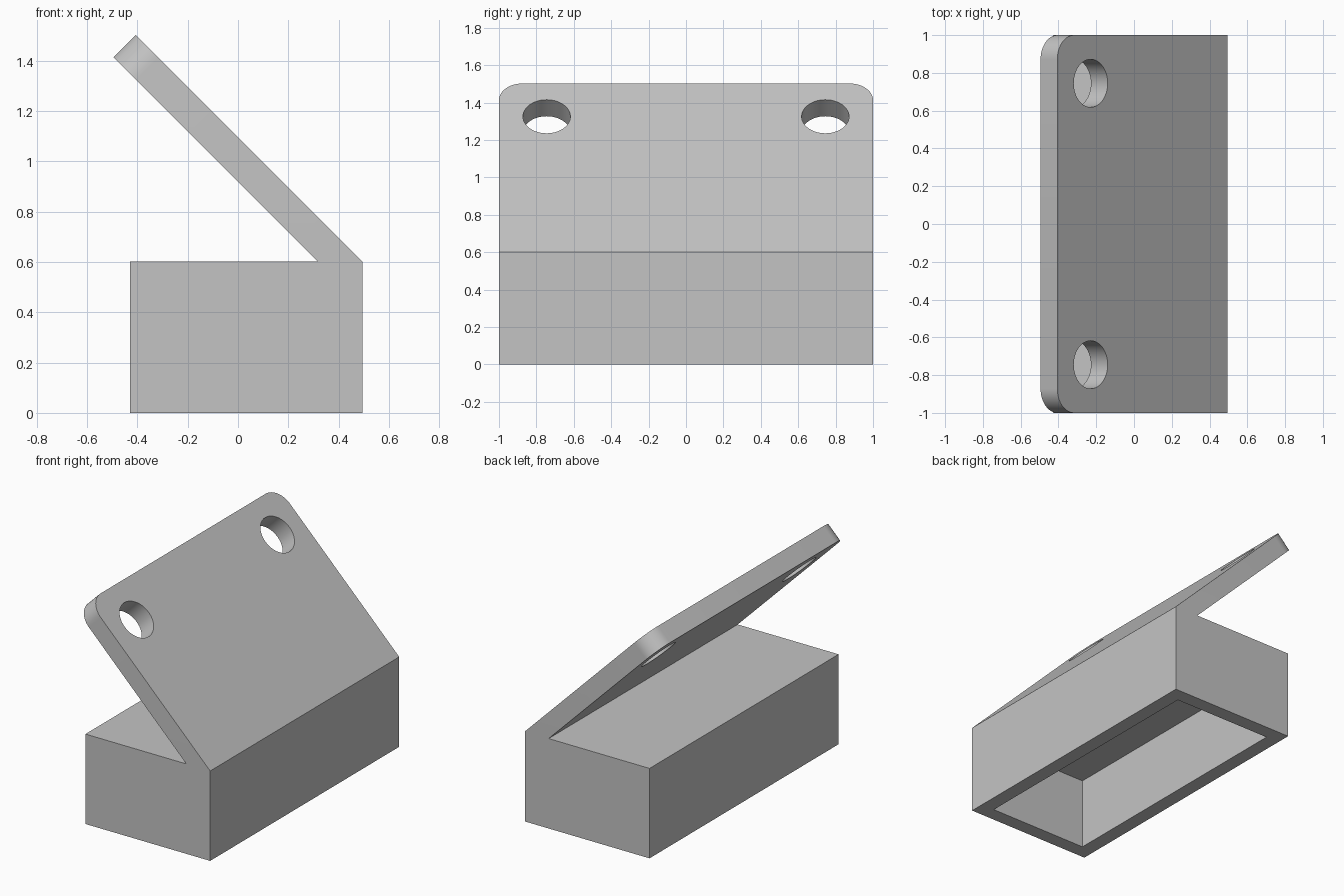
import bpy, bmesh, math
from mathutils import Matrix, Vector

if "Cube" in bpy.data.objects:
    bpy.data.objects.remove(bpy.data.objects["Cube"], do_unlink=True)

HALF_DEPTH = 1.0
LEFT, RIGHT, BOX_TOP = -0.43, 0.494, 0.602
RISE = 0.9            # height of the sloping plate above the box
THICK = 0.125         # plate thickness
WALL, CAVITY = 0.097, 0.48
CORNER = HOLE = 0.127

grey = bpy.data.materials.new("light grey")
grey.use_nodes = True
colour = (0.55, 0.55, 0.55, 1)
grey.diffuse_color = colour
grey.node_tree.nodes["Principled BSDF"].inputs["Base Color"].default_value = colour


def add_object(name, bm):
    bmesh.ops.recalc_face_normals(bm, faces=bm.faces)
    mesh = bpy.data.meshes.new(name)
    bm.to_mesh(mesh)
    bm.free()
    mesh.materials.append(grey)
    obj = bpy.data.objects.new(name, mesh)
    bpy.context.collection.objects.link(obj)
    return obj


# Side profile of the box with its sloping plate, extruded along y
step = THICK / math.sqrt(2)
tip_x, tip_z = RIGHT - RISE, BOX_TOP + RISE
profile = [(LEFT, 0), (RIGHT, 0), (RIGHT, BOX_TOP), (tip_x, tip_z),
           (tip_x - step, tip_z - step),
           (RIGHT - 2 * step, BOX_TOP), (LEFT, BOX_TOP)]
bm = bmesh.new()
face = bm.faces.new([bm.verts.new((x, -HALF_DEPTH, z)) for x, z in profile])
swept = bmesh.ops.extrude_face_region(bm, geom=[face])["geom"]
bmesh.ops.translate(bm, vec=(0, 2 * HALF_DEPTH, 0),
                    verts=[v for v in swept if isinstance(v, bmesh.types.BMVert)])

# Rounded corners at the free end of the plate
tips = [e for e in bm.edges
        if all(v.co.z > BOX_TOP + 0.1 for v in e.verts)
        and abs(e.verts[0].co.y - e.verts[1].co.y) < 0.01]
bmesh.ops.bevel(bm, geom=tips, offset=CORNER, segments=12, profile=0.5, affect='EDGES')
bracket = add_object("box_with_sloping_plate", bm)

# Cutter for the hollow that opens at the bottom
bm = bmesh.new()
bmesh.ops.create_cube(bm, size=1)
bmesh.ops.scale(bm, vec=(RIGHT - LEFT - 2 * WALL, 2 * (HALF_DEPTH - WALL), 2 * CAVITY),
                verts=bm.verts)
bmesh.ops.translate(bm, vec=((LEFT + RIGHT) / 2, 0, 0), verts=bm.verts)
cutters = [add_object("hollow_cutter", bm)]

# Cutters for the two round holes through the plate
inset = 0.25 / math.sqrt(2)
for side in (-1, 1):
    bm = bmesh.new()
    centre = Vector((tip_x + inset, side * 0.745, tip_z - inset))
    place = Matrix.Translation(centre) @ Matrix.Rotation(math.pi / 4, 4, 'Y')
    bmesh.ops.create_cone(bm, cap_ends=True, segments=48, radius1=HOLE, radius2=HOLE,
                          depth=4 * THICK, matrix=place)
    cutters.append(add_object("hole_cutter", bm))

# Cut, then discard the cutters
bpy.context.view_layer.objects.active = bracket
bracket.select_set(True)
for cutter in cutters:
    cutter.hide_render = True
    cut = bracket.modifiers.new("cut", 'BOOLEAN')
    cut.operation, cut.solver, cut.object = 'DIFFERENCE', 'EXACT', cutter
    bpy.ops.object.modifier_apply(modifier=cut.name)
    bpy.data.objects.remove(cutter, do_unlink=True)
bpy.ops.object.shade_smooth_by_angle(angle=math.radians(30))
